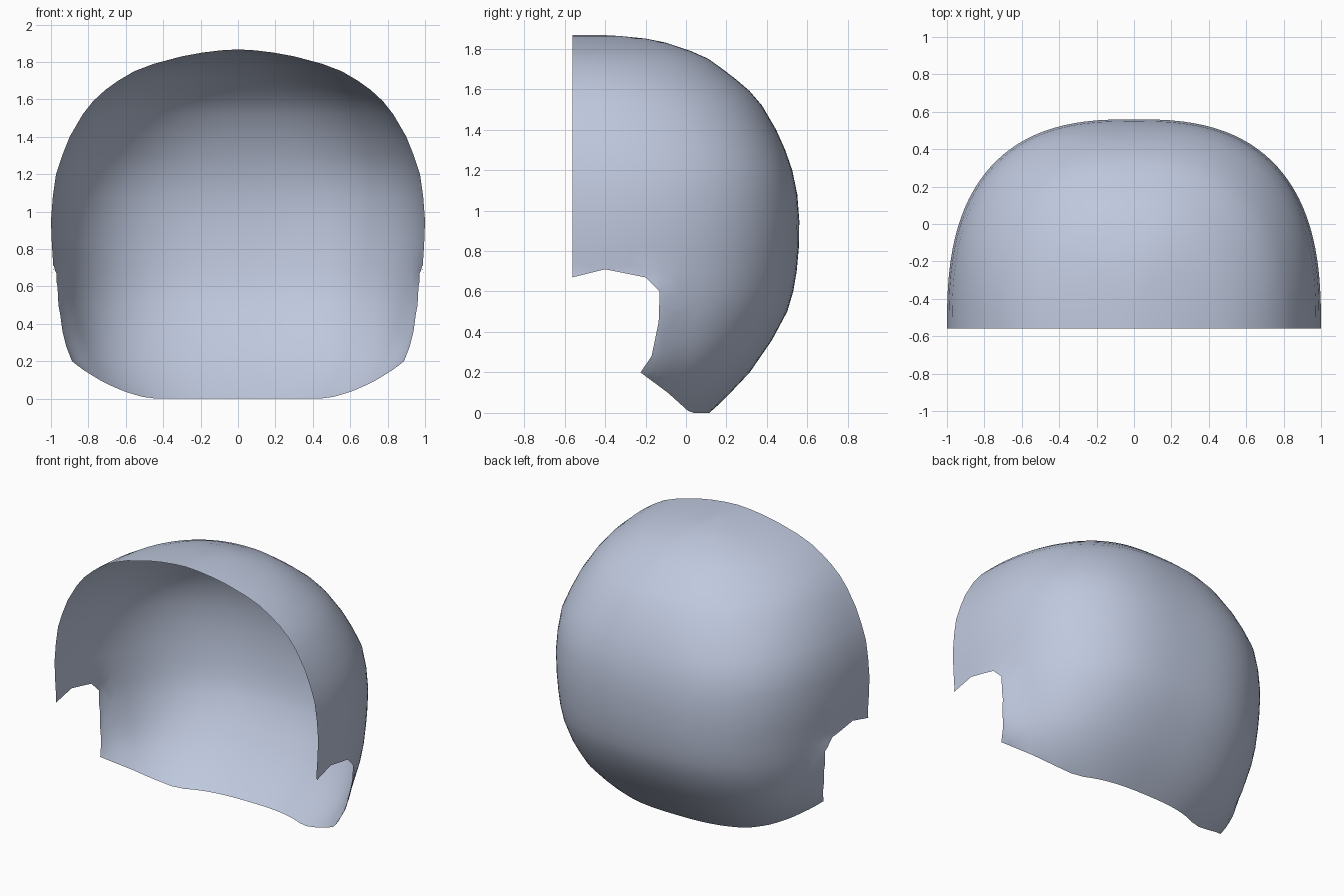
import bpy, bmesh, math
from mathutils import Vector

cube = bpy.data.objects.get("Cube")
if cube:
    bpy.data.objects.remove(cube)

FRONT = -0.56

# Shell levels: height, half width at the front, rearmost depth
LEVELS = [
    (0, .72, .115), (.04, .77, .16), (.1, .83, .22), (.2, .895, .315), (.28, .925, .37),
    (.36, .945, .425), (.5, .968, .5), (.6, .98, .53), (.7, .987, .547),
    (.82, .995, .558), (.95, 1, .56), (1.08, .99, .55), (1.2, .973, .525),
    (1.3, .94, .49), (1.4, .9, .445), (1.52, .83, .375), (1.59, .775, .315),
    (1.65, .71, .245), (1.7, .64, .18), (1.75, .555, .11), (1.79, .45, .02),
    (1.83, .3, -.1), (1.85, .19, -.2), (1.862, .09, -.32), (1.867, 0, -.4),
]

# Side outline (y, z) of the region removed for the ear notch and neck
CUT = [(FRONT, .67), (-.4, .71), (-.2, .67), (-.13, .6), (-.135, .45),
       (-.17, .28), (-.225, .2), (-.09, .1), (.01, .01), (.04, 0)]


def in_cut(y, z):
    """Even-odd test against the closed cut region."""
    poly = [(-1, .67)] + CUT + [(.04, -1), (-1, -1)]
    inside = False
    for (ya, za), (yb, zb) in zip(poly, poly[1:] + poly[:1]):
        if (za > z) != (zb > z) and y < ya + (z - za) * (yb - ya) / (zb - za):
            inside = not inside
    return inside


def flare(y, z):
    """Outward lip along the rear edge of the ear notch."""
    along = max(0, min(1, (-.01 - y) / .13))
    height = max(0, min(1, (z - .1) / .15, (.68 - z) / .12))
    return .03 * along * height


def section(z, width, back, steps=28):
    """Horizontal rounded section from one side round the back to the other."""
    power = 2.65 - .4 * max(0, min(1, (z - 1.2) / .5))
    points = []
    for i in range(2 * steps + 1):
        a = math.pi * i / (2 * steps)
        side = math.cos(a)
        x = width * math.copysign(abs(side) ** (2 / power), side) if i != steps else 0
        y = FRONT + (back - FRONT) * abs(math.sin(a)) ** (2 / power)
        if i in (0, 2 * steps):
            y = FRONT
        if x:
            x += math.copysign(flare(y, z), x)
        points.append((x, y, z))
    return points


# Loft the sections into a thin open shell
bm = bmesh.new()
rows = [[bm.verts.new(p) for p in section(*level)] for level in LEVELS]
for low, high in zip(rows, rows[1:]):
    for i in range(len(low) - 1):
        bm.faces.new((low[i], low[i + 1], high[i + 1], high[i]))
bmesh.ops.remove_doubles(bm, verts=bm.verts[:], dist=.0005)

# Score the shell along each edge of the outline, then drop the faces inside
for (ya, za), (yb, zb) in zip(CUT, CUT[1:]):
    lo_y, hi_y = min(ya, yb) - .06, max(ya, yb) + .06
    lo_z, hi_z = min(za, zb) - .06, max(za, zb) + .06
    faces = []
    for f in bm.faces:
        ys = [v.co.y for v in f.verts]
        zs = [v.co.z for v in f.verts]
        if max(ys) > lo_y and min(ys) < hi_y and max(zs) > lo_z and min(zs) < hi_z:
            faces.append(f)
    edges = {e for f in faces for e in f.edges}
    verts = {v for f in faces for v in f.verts}
    bmesh.ops.bisect_plane(bm, geom=faces + list(edges) + list(verts), dist=1e-5,
                           plane_co=Vector((0, ya, za)),
                           plane_no=Vector((0, za - zb, yb - ya)))
doomed = []
for f in bm.faces:
    c = f.calc_center_median()
    if in_cut(c.y, c.z):
        doomed.append(f)
bmesh.ops.delete(bm, geom=doomed, context='FACES')
bmesh.ops.recalc_face_normals(bm, faces=bm.faces[:])
if sum(f.normal.y * f.calc_area() for f in bm.faces) < 0:
    bmesh.ops.reverse_faces(bm, faces=bm.faces[:])

mesh = bpy.data.meshes.new("head_shell")
bm.to_mesh(mesh)
bm.free()
shell = bpy.data.objects.new("head_shell", mesh)
bpy.context.collection.objects.link(shell)

# Pale blue grey material
mat = bpy.data.materials.new("pale_blue_grey")
mat.use_nodes = True
colour = (.52, .58, .73, 1)
mat.diffuse_color = colour
mat.node_tree.nodes["Principled BSDF"].inputs["Base Color"].default_value = colour
mesh.materials.append(mat)

bpy.context.view_layer.objects.active = shell
shell.select_set(True)
bpy.ops.object.shade_smooth_by_angle(angle=math.radians(50))
